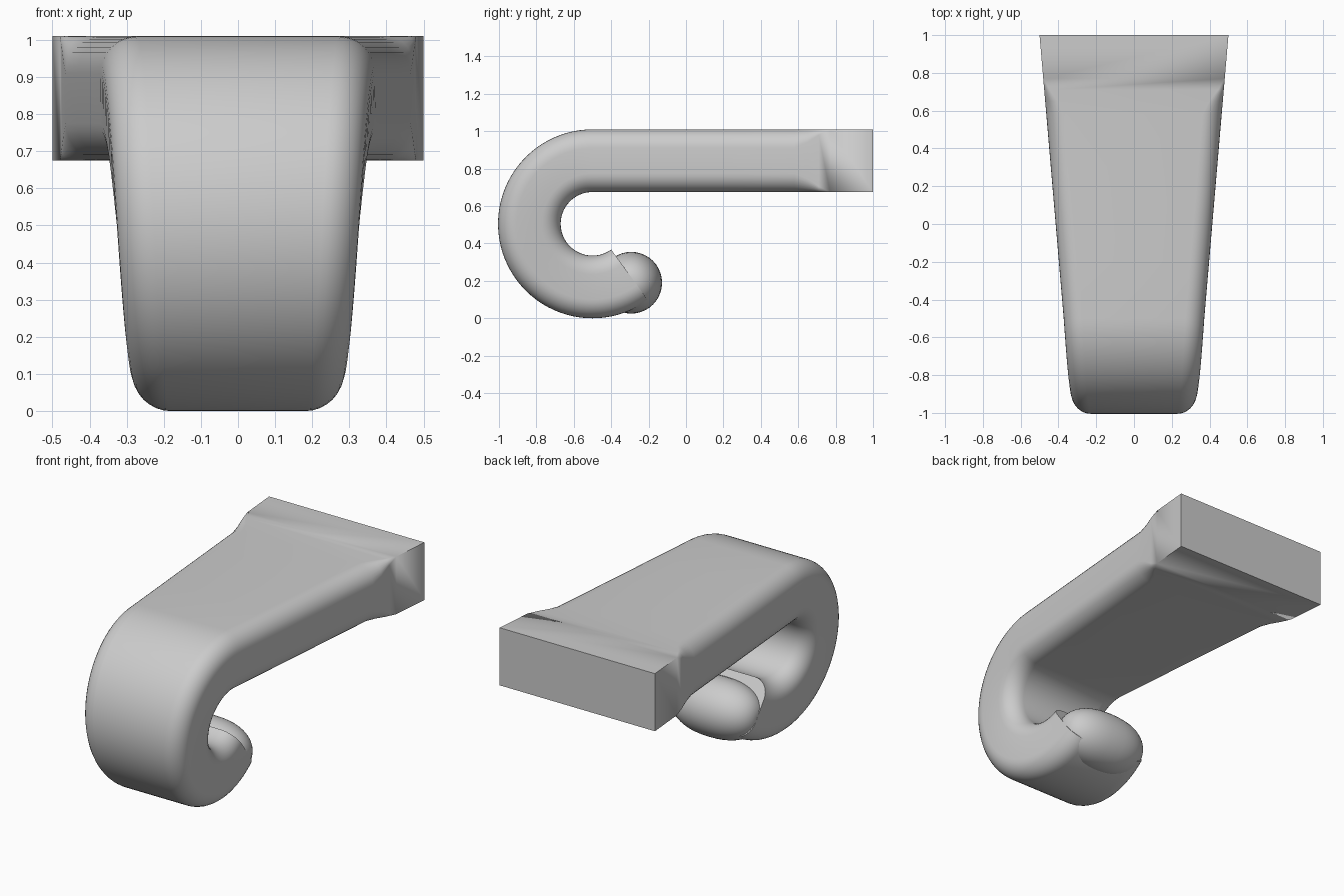
import bpy
import bmesh
from math import sin, cos, pi, radians

old = bpy.data.objects.get("Cube")
if old:
    bpy.data.objects.remove(old, do_unlink=True)

grey = bpy.data.materials.new("plain grey")
grey.use_nodes = True
COLOUR = (0.6, 0.6, 0.6, 1)
grey.diffuse_color = COLOUR
grey.node_tree.nodes["Principled BSDF"].inputs["Base Color"].default_value = COLOUR

ARC_Y, ARC_Z = -0.5, 0.505        # centre of the curl
MID, HALF = 0.3375, 0.1675        # curl radius and half thickness
STEPS = 8                         # segments in each rounded corner


def loft(name, rings):
    """Skin a list of closed rings, cap both ends and shade smoothly."""
    bm = bmesh.new()
    loops = [[bm.verts.new(p) for p in ring] for ring in rings]
    for a, b in zip(loops, loops[1:]):
        for i in range(len(a)):
            j = (i + 1) % len(a)
            bm.faces.new((a[i], a[j], b[j], b[i]))
    bm.faces.new(loops[0])
    bm.faces.new(loops[-1])
    bmesh.ops.remove_doubles(bm, verts=bm.verts, dist=1e-5)
    bmesh.ops.dissolve_degenerate(bm, edges=bm.edges, dist=1e-5)
    bmesh.ops.recalc_face_normals(bm, faces=bm.faces)
    mesh = bpy.data.meshes.new(name)
    bm.to_mesh(mesh)
    bm.free()
    mesh.materials.append(grey)
    obj = bpy.data.objects.new(name, mesh)
    bpy.context.collection.objects.link(obj)
    bpy.ops.object.select_all(action='DESELECT')
    obj.select_set(True)
    bpy.context.view_layer.objects.active = obj
    bpy.ops.object.shade_smooth_by_angle(angle=radians(35))
    return obj


def section(width, corner):
    """Rounded rectangle as (across, outward) pairs."""
    pts = []
    for q, (sx, sy) in enumerate(((1, 1), (-1, 1), (-1, -1), (1, -1))):
        for k in range(STEPS + 1):
            t = (q + k / STEPS) * pi / 2
            pts.append((sx * (width - corner) + corner * cos(t),
                        sy * (HALF - corner) + corner * sin(t)))
    return pts


# Path stations: y, z, curl angle, distance travelled, corner radius
stations = []
for y, corner in ((1, 0), (0.77, 0), (0.71, 0.03), (0.65, 0.07),
                  (0.58, 0.1), (0.2, 0.1), (-0.2, 0.1)):
    stations.append((y, ARC_Z + MID, 0, 1 - y, corner))
ARC_STEPS = 54
for k in range(ARC_STEPS + 1):
    t = radians(216) * k / ARC_STEPS
    stations.append((ARC_Y - MID * sin(t), ARC_Z + MID * cos(t), t, 1.5 + MID * t, 0.1))

# Tapering arm and curl in one sweep
loft("hook_arm", [
    [(u, y - v * sin(t), z + v * cos(t)) for u, v in section(0.5 - 0.0853 * s, corner)]
    for y, z, t, s, corner in stations])

# Rounded roll closing the tip of the curl
rings = []
for k in range(25):
    a = pi * k / 24
    x = 0.265 * (1 if cos(a) > 0 else -1) * abs(cos(a)) ** 0.85
    r = 0.165 * max(sin(a), 0) ** 0.85
    rings.append([(x, -0.293 + r * cos(2 * pi * i / 40), 0.19 + r * sin(2 * pi * i / 40))
                  for i in range(40)])
rings = rings[1:-1]
loft("rolled_tip", rings)
